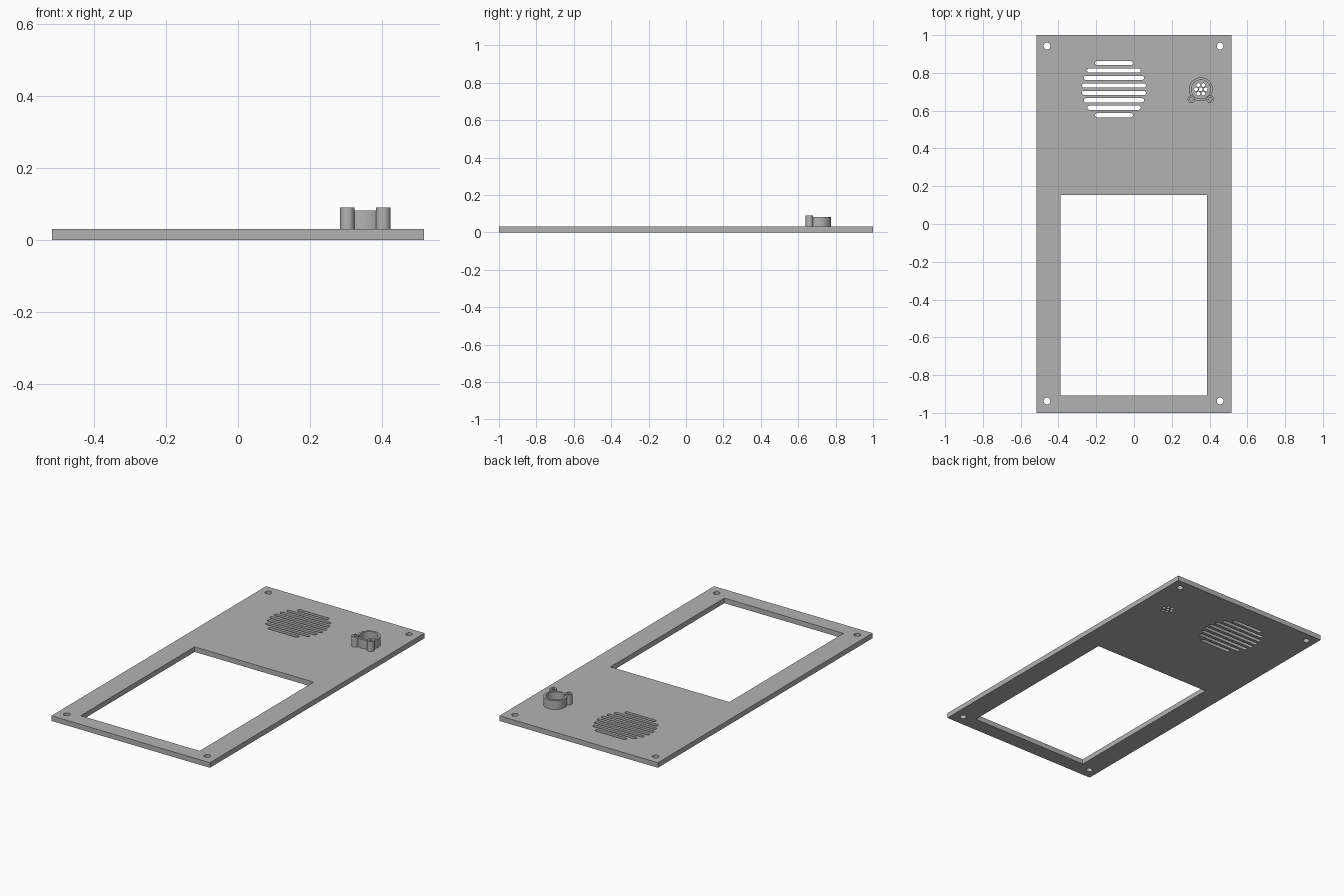
import bpy, bmesh
from math import cos, sin, pi, radians

cube = bpy.data.objects.get("Cube")
if cube:
    bpy.data.objects.remove(cube, do_unlink=True)

grey = bpy.data.materials.new("panel grey")
grey.use_nodes = True
color = (0.45, 0.45, 0.45, 1)
grey.diffuse_color = color
grey.node_tree.nodes["Principled BSDF"].inputs["Base Color"].default_value = color


def rect(x0, x1, y0, y1):
    return [(x0, y0), (x1, y0), (x1, y1), (x0, y1)]


def circle(x, y, r, n=32):
    return [(x + r * cos(2 * pi * i / n), y + r * sin(2 * pi * i / n)) for i in range(n)]


def slot(x, y, half, r, n=8):
    """Horizontal slot with round ends."""
    pts = []
    for side in (1, -1):
        for i in range(n + 1):
            a = -pi / 2 + pi * i / n
            pts.append((x + side * (half - r + r * cos(a)), y + side * r * sin(a)))
    return pts


def extruded(name, outlines, z0, z1):
    """Flat sheet bounded by the first outline, pierced by the rest."""
    curve = bpy.data.curves.new(name, 'CURVE')
    curve.dimensions = '2D'
    curve.fill_mode = 'BOTH'
    curve.extrude = (z1 - z0) / 2
    for pts in outlines:
        spline = curve.splines.new('POLY')
        spline.points.add(len(pts) - 1)
        for p, (x, y) in zip(spline.points, pts):
            p.co = (x, y, 0, 1)
        spline.use_cyclic_u = True
    obj = bpy.data.objects.new(name, curve)
    bpy.context.collection.objects.link(obj)
    bpy.ops.object.select_all(action='DESELECT')
    obj.select_set(True)
    bpy.context.view_layer.objects.active = obj
    bpy.ops.object.convert(target='MESH')
    obj = bpy.context.view_layer.objects.active
    bm = bmesh.new()
    bm.from_mesh(obj.data)
    bmesh.ops.translate(bm, verts=bm.verts, vec=(0, 0, (z0 + z1) / 2))
    bmesh.ops.remove_doubles(bm, verts=bm.verts, dist=1e-5)
    bmesh.ops.recalc_face_normals(bm, faces=bm.faces)
    bm.to_mesh(obj.data)
    bm.free()
    obj.data.materials.clear()
    obj.data.materials.append(grey)
    bpy.ops.object.shade_smooth_by_angle(angle=radians(30))
    return obj


THICK = 0.03
MIC_X, MIC_Y = 0.354, 0.713

# Panel outline and display window
outlines = [rect(-0.517, 0.517, -1, 1), rect(-0.39, 0.386, -0.909, 0.153)]

# Corner screw holes
outlines += [circle(x, y, 0.018) for x in (-0.461, 0.456) for y in (-0.937, 0.942)]

# Speaker grille, mirrored about its middle
for i, half in enumerate((0.17, 0.17, 0.142, 0.1)):
    if i == 1:
        half = 0.16
    for side in (1, -1):
        outlines.append(slot(-0.106, 0.714 + side * 0.0394 * (i + 0.5), half, 0.011))

# Microphone holes
outlines.append(circle(MIC_X, MIC_Y, 0.01, 20))
outlines += [circle(MIC_X + x, MIC_Y + y, 0.01, 20) for x, y in circle(0, 0, 0.026, 6)]

extruded("panel", outlines, 0, THICK)

# Microphone cup
extruded("microphone_ring", [circle(MIC_X, MIC_Y, 0.063, 48),
                             circle(MIC_X, MIC_Y, 0.05, 48)], THICK, 0.082)

# Screw posts beside the cup
for name, side in (("left", 1), ("right", -1)):
    x = MIC_X + side * 0.05
    extruded(name + "_screw_post", [circle(x, 0.66, 0.02), circle(x, 0.66, 0.009)], THICK, 0.09)
